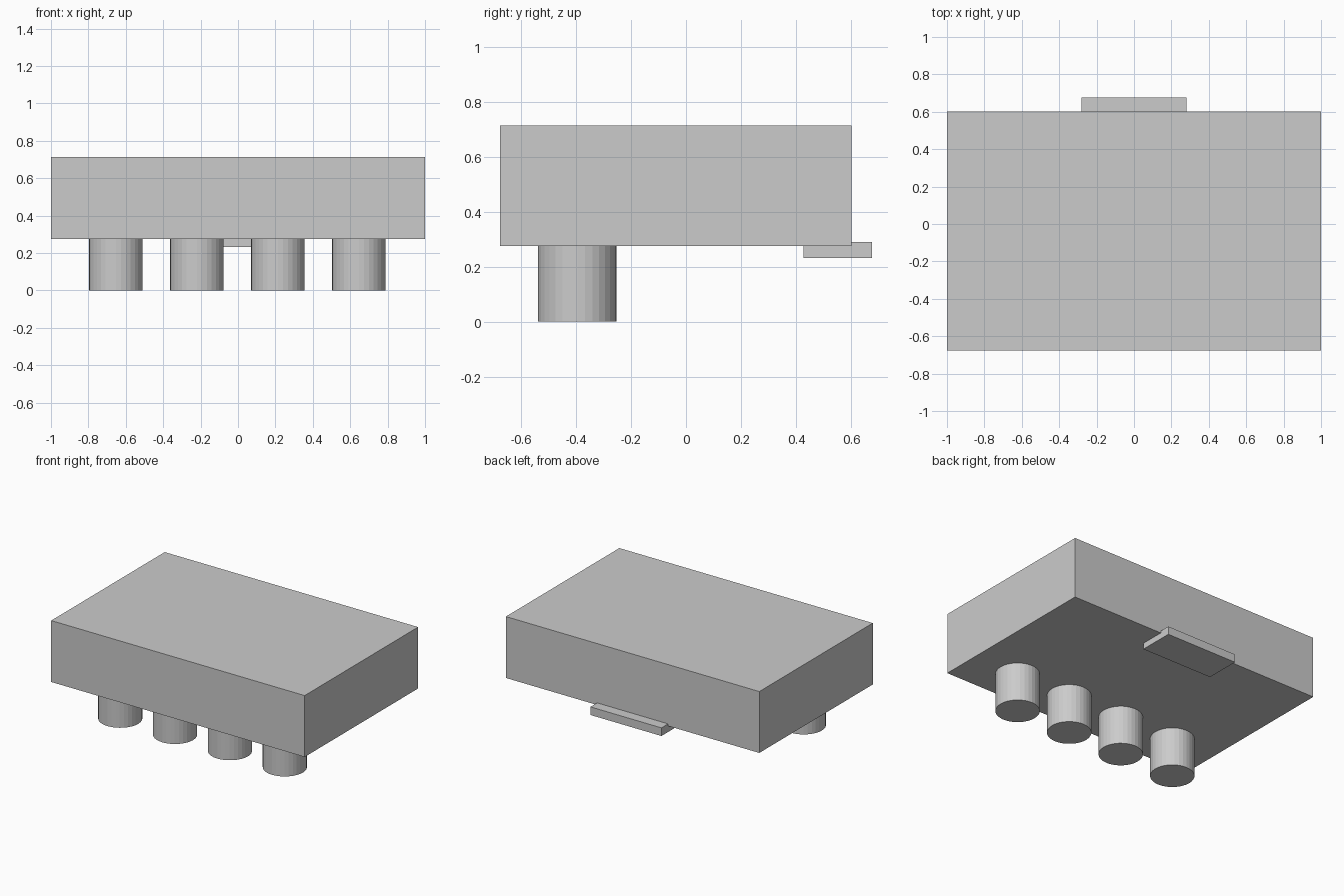
import bpy

if "Cube" in bpy.data.objects:
    bpy.data.objects.remove(bpy.data.objects["Cube"])


def box(name, x0, x1, y0, y1, z0, z1):
    bpy.ops.mesh.primitive_cube_add(
        size=1, location=((x0 + x1) / 2, (y0 + y1) / 2, (z0 + z1) / 2))
    ob = bpy.context.object
    ob.name = name
    ob.scale = (x1 - x0, y1 - y0, z1 - z0)
    bpy.ops.object.transform_apply(location=False, rotation=False, scale=True)
    return ob


BODY_BOTTOM = 0.275

# Main block
box("body", -1, 1, -0.677, 0.602, BODY_BOTTOM, 0.713)

# Thin tab under the back edge
box("back_tab", -0.28, 0.28, 0.427, 0.677, 0.232, 0.29)

# Row of four round pegs under the front
for i in range(4):
    bpy.ops.mesh.primitive_cylinder_add(
        vertices=32, radius=0.143, depth=BODY_BOTTOM,
        location=(-0.653 + i * 0.433, -0.395, BODY_BOTTOM / 2))
    bpy.context.object.name = f"peg_{i + 1}"
